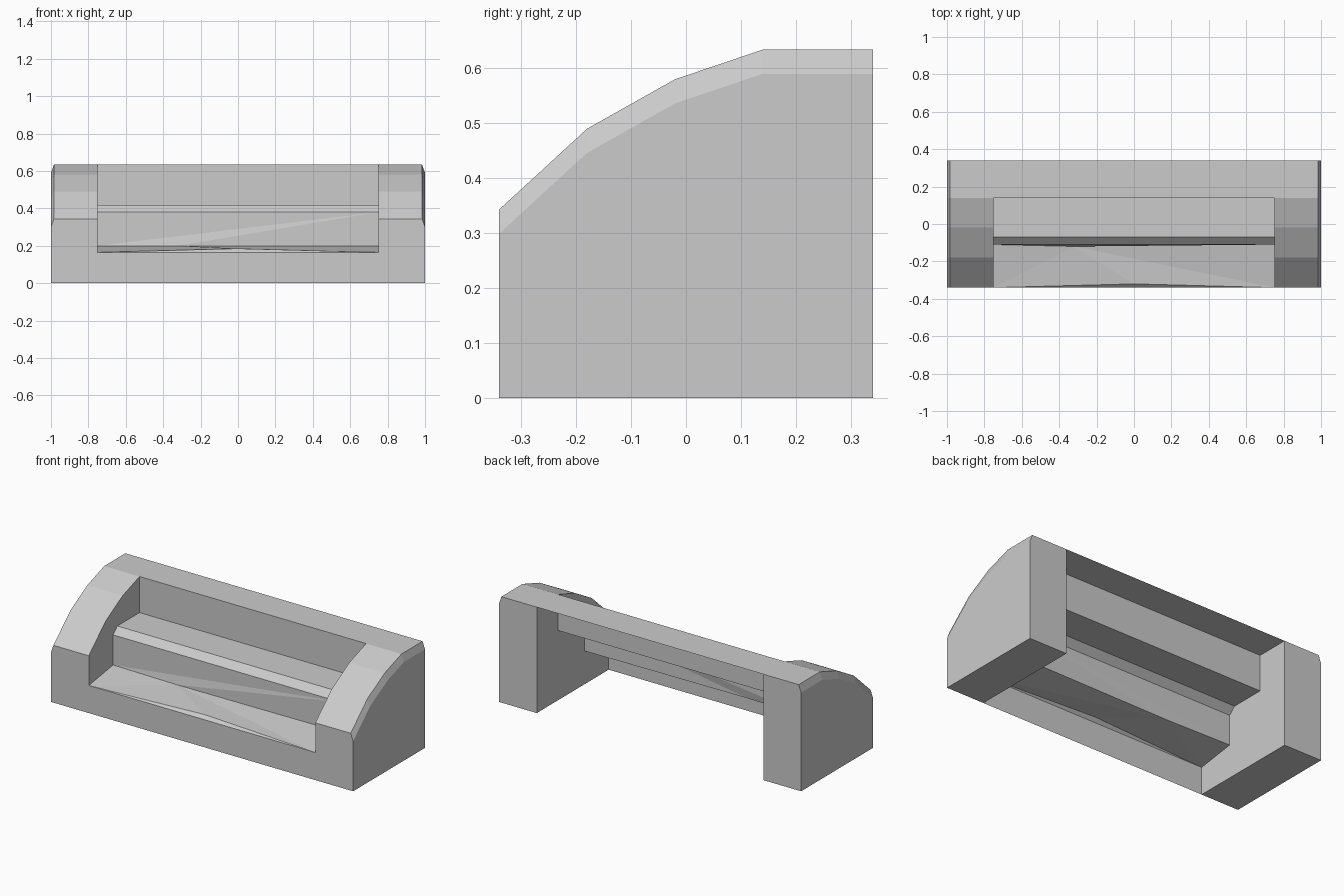
import bpy, bmesh

cube = bpy.data.objects.get("Cube")
if cube:
    bpy.data.objects.remove(cube, do_unlink=True)

grey = bpy.data.materials.new("light_grey")
grey.use_nodes = True
grey.diffuse_color = (0.6, 0.6, 0.6, 1)
grey.node_tree.nodes["Principled BSDF"].inputs["Base Color"].default_value = (0.6, 0.6, 0.6, 1)

FRONT, BACK, TOP = -0.34, 0.34, 0.634
INNER, OUTER = 0.75, 1.0
CHAMFER_X, CHAMFER_Z = 0.016, 0.044


def make_object(name, bm):
    mesh = bpy.data.meshes.new(name)
    bm.to_mesh(mesh)
    bm.free()
    mesh.materials.append(grey)
    obj = bpy.data.objects.new(name, mesh)
    bpy.context.collection.objects.link(obj)
    return obj


def end_block(name, side):
    """Solid end with a curved top and a chamfered outer top edge."""
    curve = [(FRONT, 0.343), (-0.18, 0.49), (-0.02, 0.58), (0.14, TOP), (BACK, TOP)]
    bm = bmesh.new()
    rings = []
    for y, z in curve:
        section = [(INNER, 0), (INNER, z), (OUTER - CHAMFER_X, z),
                   (OUTER, z - CHAMFER_Z), (OUTER, 0)]
        rings.append([bm.verts.new((side * x, y, h)) for x, h in section])
    for a, b in zip(rings, rings[1:]):
        for i in range(len(a)):
            j = (i + 1) % len(a)
            bm.faces.new((a[i], a[j], b[j], b[i]))
    bm.faces.new(rings[0])
    bm.faces.new(rings[-1])
    bmesh.ops.recalc_face_normals(bm, faces=bm.faces)
    return make_object(name, bm)


def sheet(name, profile):
    """Thin stepped sheet spanning the gap between the end blocks."""
    bm = bmesh.new()
    rows = [[bm.verts.new((x, y, z)) for x in (-INNER, INNER)] for y, z in profile]
    for a, b in zip(rows, rows[1:]):
        bm.faces.new((a[0], a[1], b[1], b[0]))
    return make_object(name, bm)


end_block("left_end", 1)
end_block("right_end", -1)
sheet("front_panel", [(FRONT, 0), (FRONT, 0.165)])
sheet("stepped_shelf", [(-0.11, 0.38), (-0.07, 0.418), (0.14, 0.418), (0.14, TOP), (BACK, TOP)])

# Slightly creased ledge and the riser behind it
bm = bmesh.new()
points = {
    "front_r": (-INNER, FRONT, 0.165), "front_l": (INNER, FRONT, 0.165),
    "crease": (0, -0.32, 0.185), "fold": (-0.32, -0.12, 0.2),
    "back_r": (-INNER, -0.11, 0.2), "back_l": (INNER, -0.11, 0.2),
    "top_r": (-INNER, -0.11, 0.38), "top_l": (INNER, -0.11, 0.38),
}
v = {key: bm.verts.new(co) for key, co in points.items()}
for face in ("front_r front_l crease", "front_r crease fold", "front_r fold back_r",
             "crease front_l fold", "fold front_l back_l",
             "back_r fold top_l", "fold back_l top_l", "back_r top_l top_r"):
    bm.faces.new([v[key] for key in face.split()])
make_object("creased_ledge", bm)
